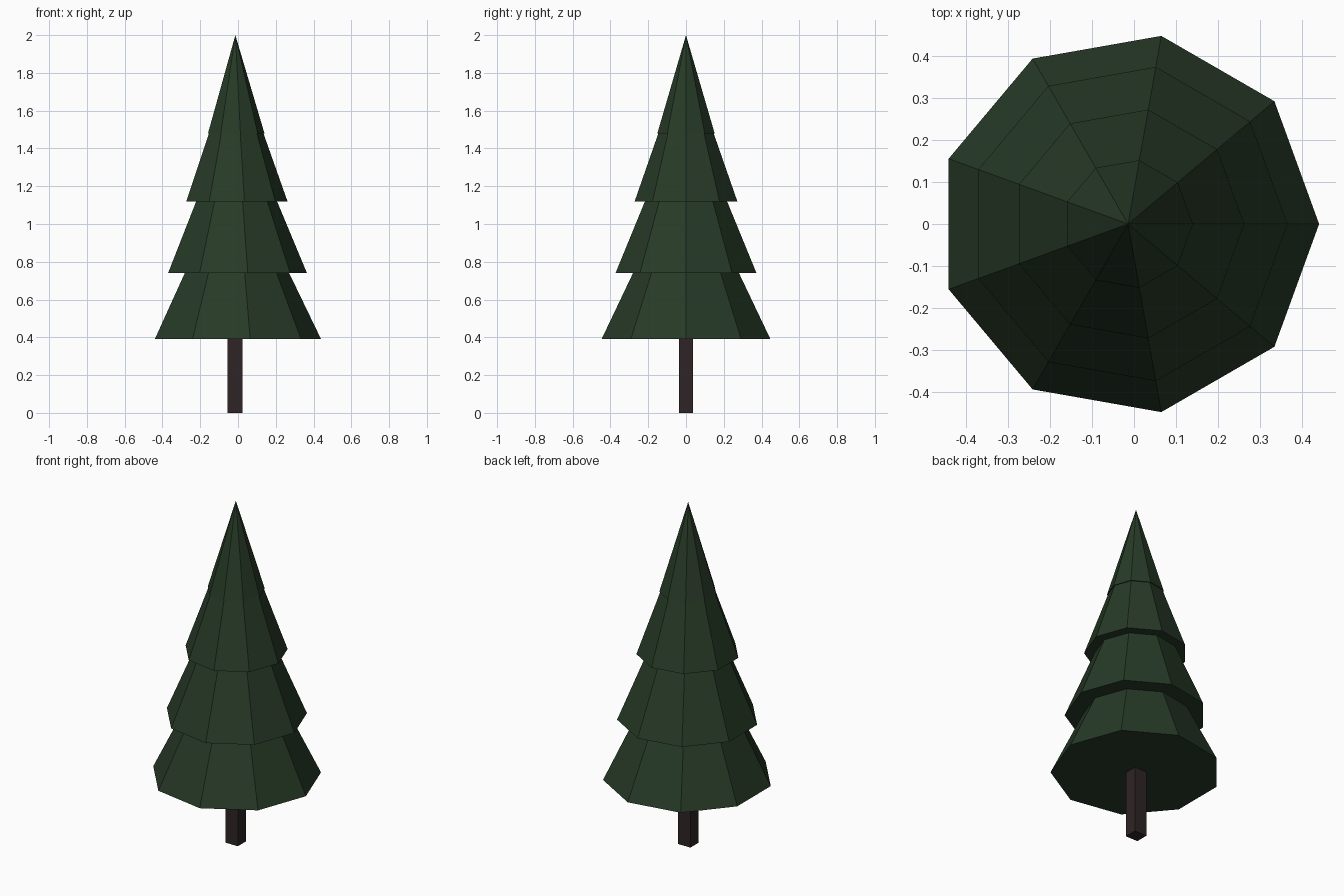
import bpy
import math

cube = bpy.data.objects.get("Cube")
if cube:
    bpy.data.objects.remove(cube, do_unlink=True)

AXIS_X = -0.014  # the nine-sided crown is off-centre within its bounds


def make_material(name, rgb):
    mat = bpy.data.materials.new(name)
    mat.use_nodes = True
    mat.diffuse_color = (*rgb, 1)
    bsdf = mat.node_tree.nodes["Principled BSDF"]
    bsdf.inputs["Base Color"].default_value = (*rgb, 1)
    bsdf.inputs["Roughness"].default_value = 0.9
    return mat


def finish(name, mat):
    obj = bpy.context.object
    obj.name = obj.data.name = name
    obj.data.materials.append(mat)
    return obj


def foliage_tier(name, base, radius, apex, mat):
    """Closed nine-sided cone with one corner pointing along +x."""
    bpy.ops.mesh.primitive_cone_add(
        vertices=9, radius1=radius, radius2=0, depth=apex - base,
        location=(AXIS_X, 0, (base + apex) / 2), rotation=(0, 0, math.pi / 2))
    obj = finish(name, mat)
    # turn the mesh so that its first corner lies on the +x axis
    first = max(obj.data.vertices, key=lambda v: v.co.xy.length).co
    obj.rotation_euler.z = -math.atan2(first.y, first.x)
    return obj


green = make_material("dark pine green", (0.020, 0.042, 0.020))
brown = make_material("dark bark brown", (0.028, 0.018, 0.018))

# Foliage: name, base height, base radius, apex height
for name, base, radius, apex in (
        ("foliage_bottom", 0.39, 0.454, 1.33),
        ("foliage_lower_middle", 0.74, 0.379, 1.65),
        ("foliage_upper_middle", 1.12, 0.276, 1.90),
        ("foliage_top", 1.48, 0.154, 2.0)):
    foliage_tier(name, base, radius, apex, green)

# Square trunk, reaching a little way into the foliage
bpy.ops.mesh.primitive_cube_add(size=1, location=(AXIS_X - 0.001, 0, 0.22))
trunk = finish("trunk", brown)
trunk.scale = (0.08, 0.075, 0.44)
